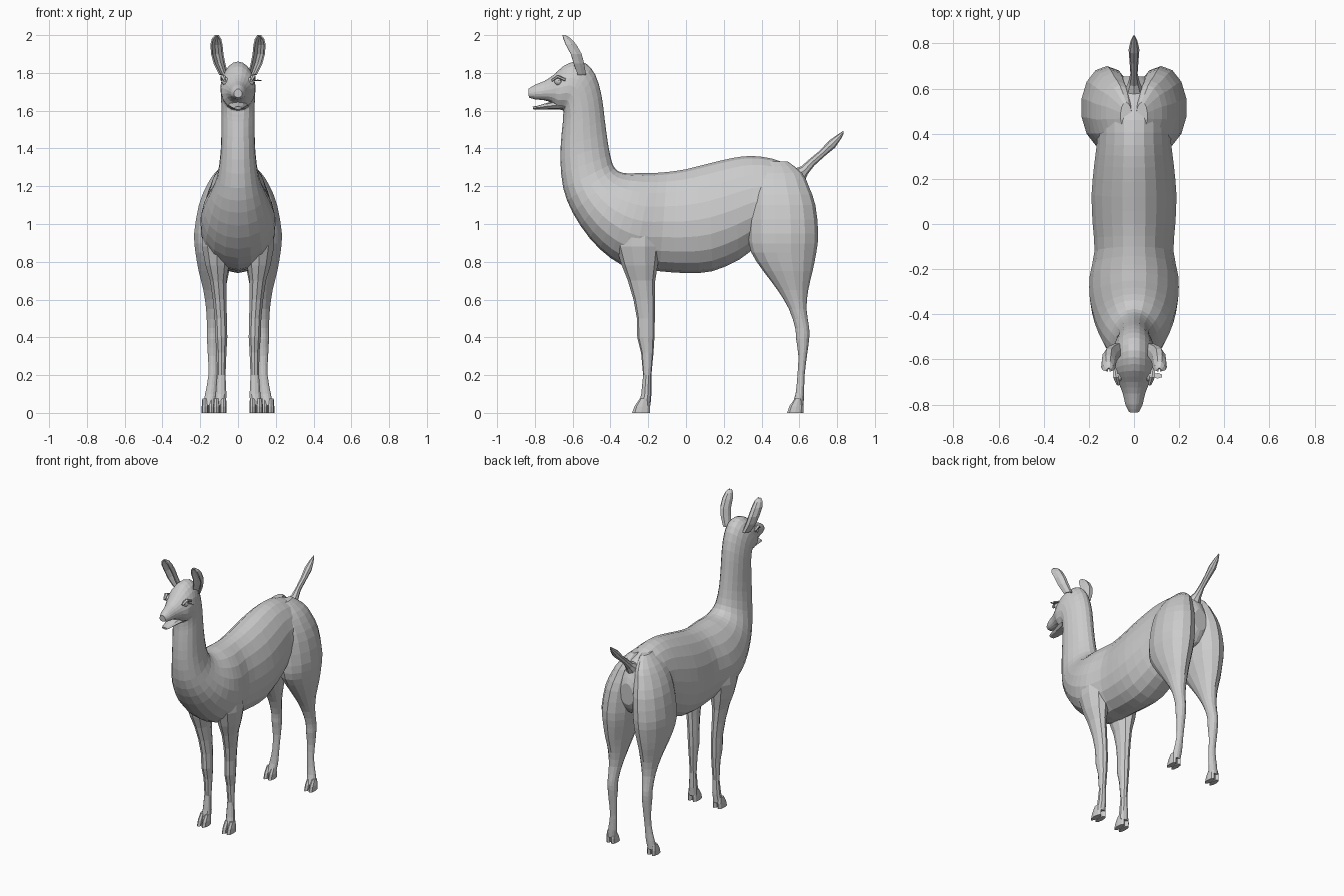
import bpy, bmesh, math


def finish(name, bm, mirror=False):
    bmesh.ops.recalc_face_normals(bm, faces=bm.faces)
    me = bpy.data.meshes.new(name)
    bm.to_mesh(me)
    bm.free()
    ob = bpy.data.objects.new(name, me)
    bpy.context.collection.objects.link(ob)
    if mirror:
        ob.modifiers.new("mirror", 'MIRROR').use_mirror_merge = False
    return ob


def smooth_rings(rings, steps):
    # Catmull-Rom interpolation between neighbouring rings
    out = []
    n = len(rings)
    for i in range(n - 1):
        a, b, c, d = (rings[max(0, min(n - 1, i + k))] for k in (-1, 0, 1, 2))
        for s in range(steps):
            t = s / steps
            out.append([0.5 * (2 * q + (r - p) * t + (2 * p - 5 * q + 4 * r - e) * t * t
                               + (3 * q - p - 3 * r + e) * t ** 3)
                        for p, q, r, e in zip(a, b, c, d)])
    return out + [rings[-1]]


def loft(name, rings, segs=10, egg=0.0, steps=1, mirror=False):
    # ring = (y, z) of one side, (y, z) of the opposite side, centre x, half width
    bm = bmesh.new()
    loops = []
    for y0, z0, y1, z1, cx, w in smooth_rings(rings, steps):
        loop = []
        for i in range(segs):
            t = 2 * math.pi * i / segs
            c, s = math.cos(t), math.sin(t)
            loop.append(bm.verts.new((cx + w * s * (1 - egg * c),
                                      (y0 + y1) / 2 + (y0 - y1) / 2 * c,
                                      (z0 + z1) / 2 + (z0 - z1) / 2 * c)))
        loops.append(loop)
    for a, b in zip(loops, loops[1:]):
        for i in range(segs):
            j = (i + 1) % segs
            bm.faces.new((a[i], a[j], b[j], b[i]))
    bm.faces.new(loops[0])
    bm.faces.new(loops[-1])
    return finish(name, bm, mirror)


def limb(name, rows, segs=10, steps=1):
    # row = z, front y, back y, inner x, outer x
    return loft(name, [(f, z, b, z, (i + o) / 2, (o - i) / 2) for z, f, b, i, o in rows],
                segs, steps=steps, mirror=True)


# head, neck and trunk in one sweep: upper outline, lower outline, half width
outline = [
    (-.835, 1.715, -.832, 1.67, .022), (-.80, 1.737, -.80, 1.66, .038),
    (-.75, 1.757, -.75, 1.655, .05), (-.70, 1.79, -.71, 1.64, .068),
    (-.65, 1.835, -.685, 1.61, .086), (-.59, 1.86, -.665, 1.605, .092),
    (-.53, 1.85, -.65, 1.60, .092), (-.48, 1.79, -.65, 1.58, .09),
    (-.447, 1.68, -.652, 1.54, .088), (-.43, 1.55, -.66, 1.46, .088),
    (-.412, 1.42, -.665, 1.34, .092), (-.39, 1.32, -.65, 1.19, .11),
    (-.36, 1.28, -.60, 1.06, .142), (-.31, 1.268, -.51, .925, .176),
    (-.25, 1.27, -.40, .82, .196), (-.18, 1.27, -.28, .76, .196),
    (-.10, 1.275, -.14, .75, .175), (0, 1.29, 0, .74, .183),
    (.12, 1.32, .14, .75, .188), (.25, 1.35, .28, .81, .176),
    (.35, 1.36, .36, .87, .165), (.46, 1.345, .46, .92, .16),
    (.56, 1.305, .55, .93, .14), (.62, 1.25, .61, .95, .10),
    (.655, 1.17, .65, 1.02, .05)]
loft("body_neck_head", [(a, b, c, d, 0, w) for a, b, c, d, w in outline],
     segs=20, egg=0.12, steps=2)

# open lower jaw
loft("lower_jaw", [(-.66, 1.66, -.65, 1.605, 0, .06), (-.74, 1.64, -.73, 1.607, 0, .04),
                   (-.79, 1.625, -.785, 1.607, 0, .03), (-.812, 1.622, -.808, 1.606, 0, .02)], 8)

# haunch and hind leg
limb("hind_legs", [
    (1.33, .42, .54, .01, .06), (1.27, .37, .615, 0, .125), (1.2, .345, .65, 0, .17),
    (1.1, .335, .685, 0, .21), (.95, .33, .70, .005, .235), (.85, .345, .69, .02, .228),
    (.75, .41, .67, .045, .21), (.65, .485, .647, .065, .185), (.55, .545, .638, .085, .17),
    (.45, .578, .652, .10, .165), (.39, .583, .652, .10, .165), (.3, .595, .64, .105, .16),
    (.2, .59, .628, .11, .157), (.1, .58, .625, .115, .175), (.04, .56, .622, .125, .185)],
    segs=14, steps=2)

# shoulder and foreleg
limb("front_legs", [
    (1.12, -.33, -.18, .06, .15), (1.0, -.37, -.135, .04, .19), (.88, -.37, -.135, .03, .195),
    (.78, -.34, -.15, .045, .175), (.7, -.308, -.163, .06, .15), (.6, -.278, -.165, .06, .135),
    (.5, -.26, -.165, .057, .125), (.4, -.258, -.167, .055, .122), (.32, -.238, -.172, .06, .115),
    (.2, -.227, -.183, .065, .112), (.1, -.237, -.183, .06, .12), (.04, -.25, -.188, .062, .128)],
    segs=10)

# two toes on every foot
for part, f, b, i, o in (("front", -.285, -.19, .06, .132), ("hind", .535, .622, .122, .192)):
    half = (o - i) / 2
    for k in range(2):
        x0, x1 = i + k * half, i + (k + 1) * half
        limb(f"{part}_toe_{k + 1}", [(.075, f + .04, b - .01, x0 + .003, x1 - .003),
                                     (.035, f + .012, b, x0, x1), (.0, f, b, x0, x1)], 8)

# tail
loft("tail", [(.565, 1.29, .63, 1.23, 0, .04), (.61, 1.305, .645, 1.265, 0, .025),
              (.655, 1.345, .68, 1.31, 0, .016), (.71, 1.39, .735, 1.36, 0, .02),
              (.755, 1.44, .79, 1.405, 0, .024), (.805, 1.475, .82, 1.45, 0, .015),
              (.835, 1.495, .835, 1.48, 0, .004)], 8)

# cupped ears, open to the front: z, centre x, front y, half width, cup depth
bm = bmesh.new()
grid = []
for z, cx, y, w, d in [(1.79, .075, -.57, .02, .04), (1.85, .098, -.59, .027, .05),
                       (1.90, .11, -.605, .029, .052), (1.95, .114, -.632, .028, .05),
                       (1.98, .114, -.645, .021, .035), (1.998, .112, -.652, .007, .012)]:
    grid.append([bm.verts.new((cx + w * math.sin(a), y + d * math.cos(a), z))
                 for a in (math.radians(v) for v in (-95, -60, -20, 20, 60, 95))])
for a, b in zip(grid, grid[1:]):
    for k in range(5):
        bm.faces.new((a[k], a[k + 1], b[k + 1], b[k]))
ears = finish("ears", bm)
thick = ears.modifiers.new("thickness", 'SOLIDIFY')
thick.thickness = 0.008
thick.offset = 0
ears.modifiers.new("mirror", 'MIRROR').use_mirror_merge = False

# eyes and brow lids
bm = bmesh.new()
bmesh.ops.create_uvsphere(bm, u_segments=10, v_segments=6, radius=.022)
bmesh.ops.translate(bm, verts=bm.verts, vec=(.066, -.675, 1.755))
finish("eyes", bm, True)
loft("eyelids", [(-.715, 1.765, -.71, 1.752, .07, .008), (-.68, 1.79, -.68, 1.772, .08, .014),
                 (-.635, 1.77, -.64, 1.755, .085, .008)], 6, mirror=True)

# single eyelash sticking out at the side
loft("eyelash", [(-.685, 1.764, -.66, 1.758, .105, .022), (-.68, 1.762, -.665, 1.756, .108, .018)], 6)
